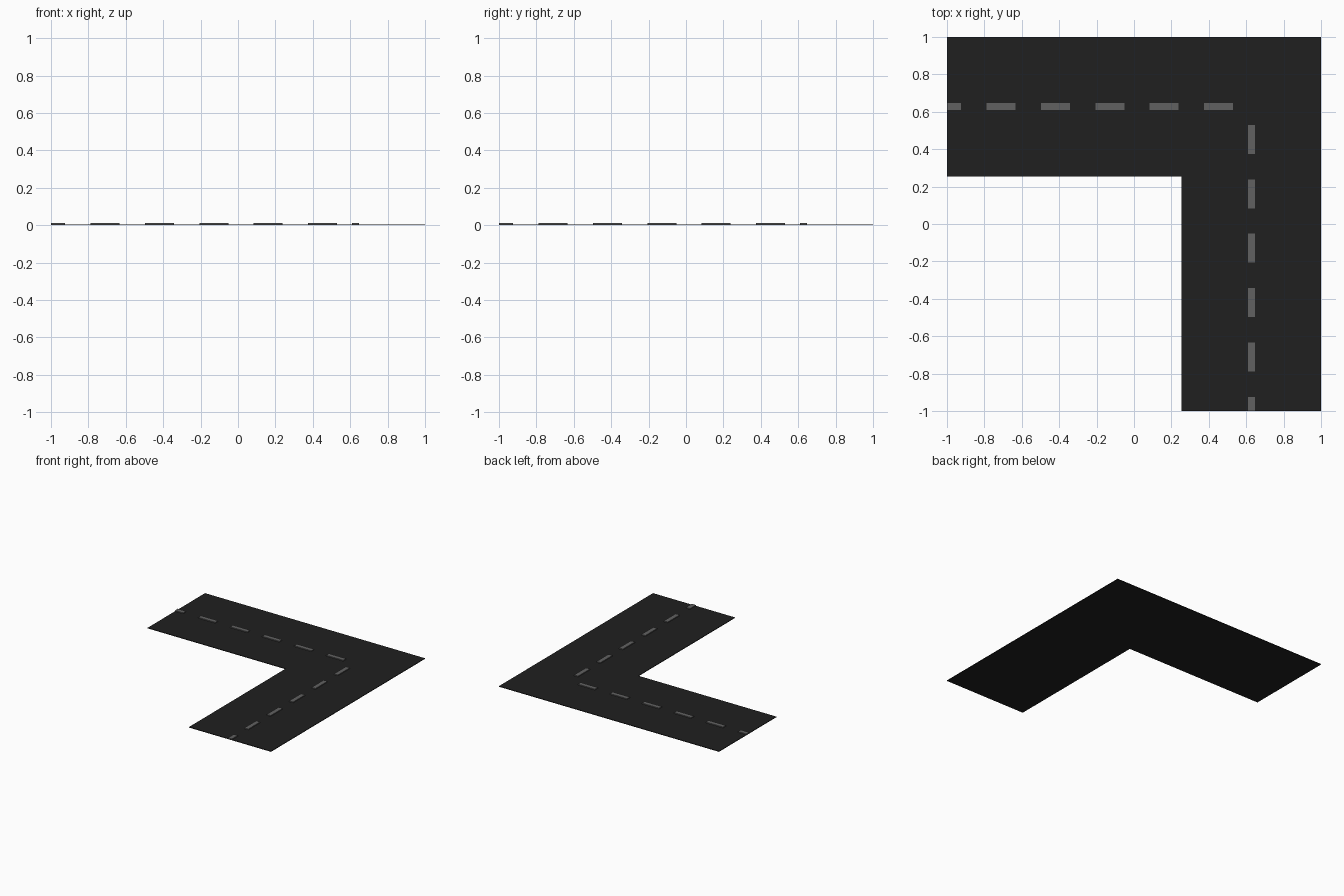
import bpy, bmesh

if "Cube" in bpy.data.objects:
    bpy.data.objects.remove(bpy.data.objects["Cube"])

ROAD_Z, DASH_Z = 0.005, 0.012
INNER, MID, HALF_W = 0.255, 0.628, 0.018
DASH_LEN, PITCH, LAST = 0.155, 0.291, 0.53


def material(name, value):
    m = bpy.data.materials.new(name)
    m.diffuse_color = (value, value, value, 1)
    m.use_nodes = True
    m.node_tree.nodes["Principled BSDF"].inputs["Base Color"].default_value = m.diffuse_color
    return m


def slab(name, outline, z0, z1, mat):
    """Extrude a flat outline from z0 to z1."""
    bm = bmesh.new()
    face = bm.faces.new([bm.verts.new((x, y, z0)) for x, y in outline])
    top = bmesh.ops.extrude_face_region(bm, geom=[face])["geom"]
    bmesh.ops.translate(bm, vec=(0, 0, z1 - z0),
                        verts=[g for g in top if isinstance(g, bmesh.types.BMVert)])
    bmesh.ops.recalc_face_normals(bm, faces=bm.faces)
    mesh = bpy.data.meshes.new(name)
    bm.to_mesh(mesh)
    bm.free()
    mesh.materials.append(mat)
    obj = bpy.data.objects.new(name, mesh)
    bpy.context.collection.objects.link(obj)
    return obj


asphalt = material("asphalt", 0.014)
paint = material("lane_paint", 0.12)

# L-shaped road surface
slab("road_surface", [(-1, 1), (-1, INNER), (INNER, INNER), (INNER, -1), (1, -1), (1, 1)],
     0, ROAD_Z, asphalt)

# Raised centre-line dashes; the second arm is the first mirrored on the diagonal
for i in range(6):
    end = LAST - i * PITCH
    start = max(end - DASH_LEN, -1)
    lo, hi = MID - HALF_W, MID + HALF_W
    rect = [(start, lo), (end, lo), (end, hi), (start, hi)]
    slab(f"lane_dash_left_{i + 1}", rect, ROAD_Z, DASH_Z, paint)
    slab(f"lane_dash_front_{i + 1}", [(-0 + y, x) for x, y in rect], ROAD_Z, DASH_Z, paint)
